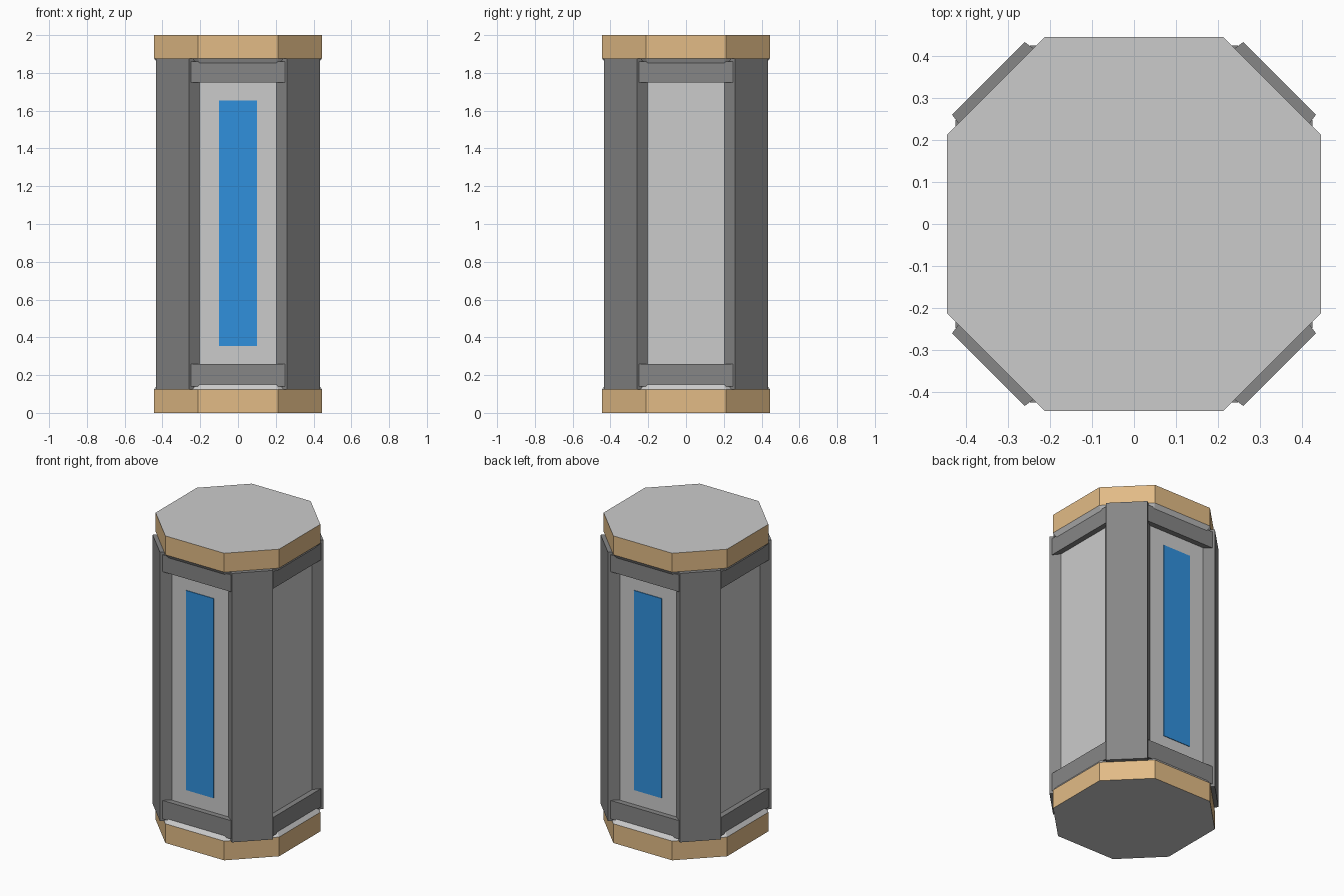
import bpy, bmesh, math
from mathutils import Matrix

if "Cube" in bpy.data.objects:
    bpy.data.objects.remove(bpy.data.objects["Cube"])


def material(name, color):
    m = bpy.data.materials.new(name)
    m.diffuse_color = (*color, 1)
    m.use_nodes = True
    m.node_tree.nodes["Principled BSDF"].inputs["Base Color"].default_value = m.diffuse_color
    return m


grey = material("light_grey", (0.8, 0.8, 0.8))
dark = material("dark_grey", (0.24, 0.24, 0.24))
tan = material("tan", (0.76, 0.5, 0.24))
blue = material("blue", (0.03, 0.28, 0.72))


def octagon(a, c):
    """Octagon with flat-side distance a and corner offset c."""
    return [(c, -a), (a, -c), (a, c), (c, a), (-c, a), (-a, c), (-a, -c), (-c, -a)]


def loft(name, rings, mats, side_mats=None, turn=0):
    """Join stacked (outline, z) rings into a closed solid."""
    bm = bmesh.new()
    loops = [[bm.verts.new((x, y, z)) for x, y in pts] for pts, z in rings]
    n = len(loops[0])
    bm.faces.new(loops[0][::-1])
    bm.faces.new(loops[-1])
    for k, (lo, hi) in enumerate(zip(loops, loops[1:])):
        for i in range(n):
            j = (i + 1) % n
            f = bm.faces.new((lo[i], lo[j], hi[j], hi[i]))
            f.material_index = side_mats[k] if side_mats else 0
    bmesh.ops.rotate(bm, verts=bm.verts, matrix=Matrix.Rotation(turn, 3, 'Z'))
    bmesh.ops.recalc_face_normals(bm, faces=bm.faces)
    me = bpy.data.meshes.new(name)
    bm.to_mesh(me)
    bm.free()
    for m in mats:
        me.materials.append(m)
    ob = bpy.data.objects.new(name, me)
    bpy.context.collection.objects.link(ob)
    return ob


def block(name, x, y0, y1, z0, z1, mat, turn):
    pts = [(-x, y0), (x, y0), (x, y1), (-x, y1)]
    return loft(name, [(pts, z0), (pts, z1)], [mat], turn=turn)


# Inner core forming the four recessed panels
core = octagon(0.39, 0.22)
loft("core_panels", [(core, 0.1), (core, 1.9)], [grey])

# End caps: tan rim, grey end faces and grey bevel toward the body
outer, inner = octagon(0.445, 0.212), octagon(0.40, 0.19)
loft("bottom_cap", [(outer, 0), (outer, 0.125), (inner, 0.18)], [grey, tan], [1, 0])
loft("top_cap", [(inner, 1.82), (outer, 1.877), (outer, 2)], [grey, tan], [0, 1])

# Corner posts with sloped sides, and rails above and below each panel
post = [(0.26, -0.433), (0.433, -0.26), (0.385, -0.197), (0.3, -0.197),
        (0.197, -0.3), (0.197, -0.385)]
for i in range(4):
    turn = i * math.pi / 2
    loft(f"corner_post_{i + 1}", [(post, 0.125), (post, 1.877)], [dark], turn=turn)
    block(f"lower_rail_{i + 1}", 0.248, -0.425, -0.36, 0.14, 0.26, dark, turn)
    block(f"upper_rail_{i + 1}", 0.248, -0.425, -0.36, 1.75, 1.86, dark, turn)

# Blue strips on front and back
for name, turn in (("front_strip", 0), ("back_strip", math.pi)):
    block(name, 0.1, -0.394, -0.38, 0.355, 1.655, blue, turn)
